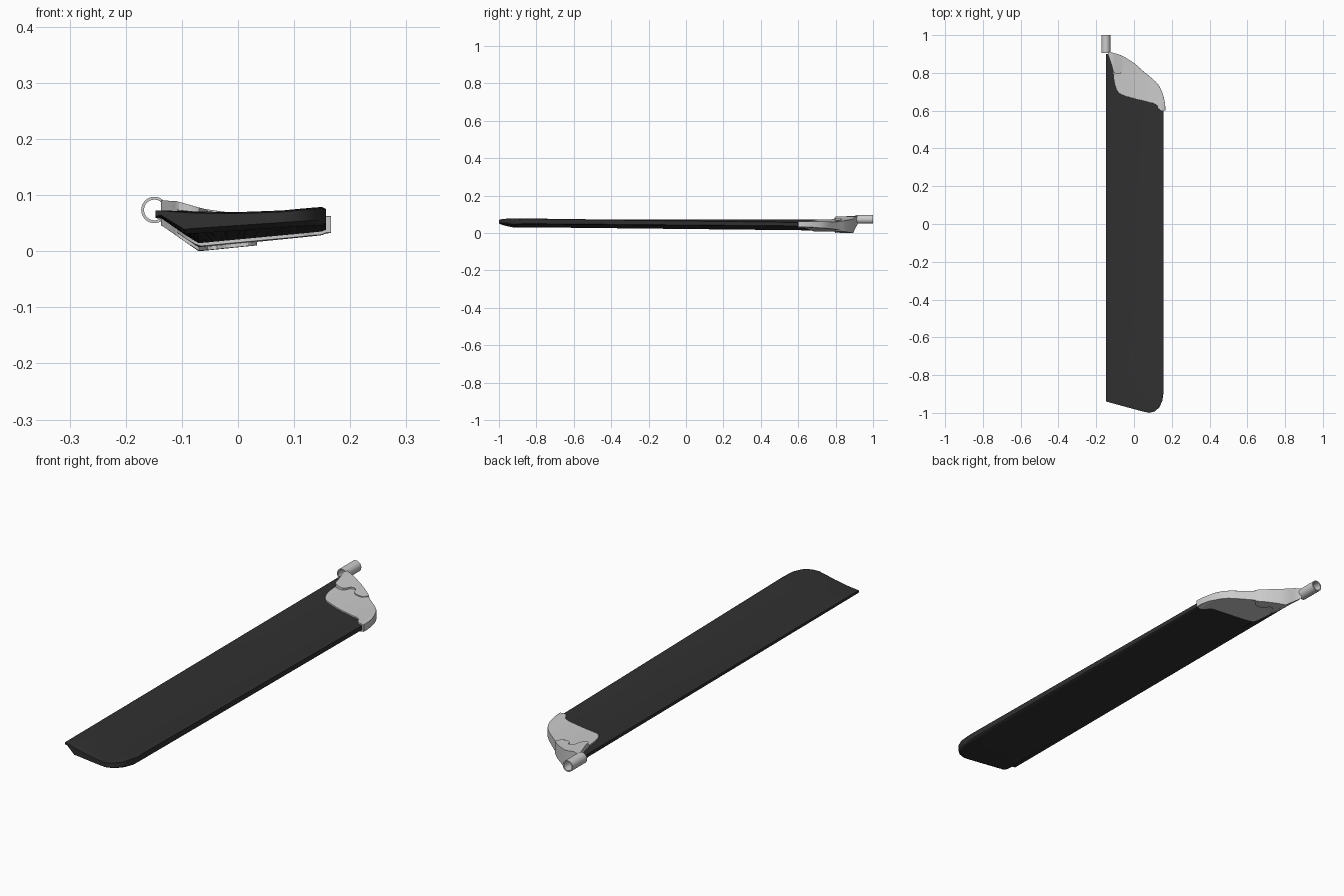
import bpy, bmesh, math
from mathutils import Vector

if "Cube" in bpy.data.objects:
    bpy.data.objects.remove(bpy.data.objects["Cube"])


def interp(pts, x):
    if x <= pts[0][0]:
        return pts[0][1]
    for (a, p), (b, q) in zip(pts, pts[1:]):
        if x <= b:
            return p + (q - p) * (x - a) / (b - a)
    return pts[-1][1]


def resample(pts, n):
    """Evenly spaced points along a smooth curve through pts."""
    P = [Vector(p) for p in pts]
    P = [2 * P[0] - P[1]] + P + [2 * P[-1] - P[-2]]
    fine = []
    for i in range(1, len(P) - 2):
        a, b, c, d = P[i - 1:i + 3]
        for k in range(12):
            t = k / 12
            fine.append(0.5 * (2 * b + (c - a) * t + (2 * a - 5 * b + 4 * c - d) * t * t
                               + (3 * b - a - 3 * c + d) * t ** 3))
    fine.append(P[-2])
    dist = [0]
    for p, q in zip(fine, fine[1:]):
        dist.append(dist[-1] + (q - p).length)
    xs = list(zip(dist, [p.x for p in fine]))
    ys = list(zip(dist, [p.y for p in fine]))
    return [(interp(xs, dist[-1] * i / (n - 1)), interp(ys, dist[-1] * i / (n - 1))) for i in range(n)]


# Cross-section heights at tip and root, blended along y for the twist
TOP_TIP = [(-0.147, 0.073), (-0.07, 0.071), (0.0, 0.070), (0.08, 0.073), (0.15, 0.080), (0.157, 0.077)]
TOP_ROOT = [(-0.147, 0.073), (-0.07, 0.063), (0.0, 0.056), (0.08, 0.053), (0.15, 0.055), (0.157, 0.053)]
BOT_TIP = [(-0.147, 0.063), (-0.136, 0.062), (-0.095, 0.031), (0.15, 0.047), (0.157, 0.052)]
BOT_ROOT = [(-0.147, 0.059), (-0.136, 0.058), (-0.07, 0.012), (0.15, 0.033), (0.157, 0.036)]


def blend(tip, root, x, y):
    f = min(1, max(0, (y + 1) / 1.9))
    return interp(tip, x) * (1 - f) + interp(root, x) * f


def top(x, y):
    return blend(TOP_TIP, TOP_ROOT, x, y)


def bottom(x, y):
    return blend(BOT_TIP, BOT_ROOT, x, y)


def slab(name, grid, up, down, bevel=0):
    """Closed solid between two height functions over a grid of xy points."""
    bm = bmesh.new()
    U = [[bm.verts.new((x, y, up(x, y, j))) for j, (x, y) in enumerate(r)] for r in grid]
    D = [[bm.verts.new((x, y, down(x, y, j))) for j, (x, y) in enumerate(r)] for r in grid]
    n, m = len(grid), len(grid[0])
    for S in (U, D):
        for i in range(n - 1):
            for j in range(m - 1):
                bm.faces.new((S[i][j], S[i + 1][j], S[i + 1][j + 1], S[i][j + 1]))
    rim = ([(i, 0) for i in range(n)] + [(n - 1, j) for j in range(1, m)]
           + [(i, m - 1) for i in range(n - 2, -1, -1)] + [(0, j) for j in range(m - 2, 0, -1)])
    for (a, b), (c, d) in zip(rim, rim[1:] + rim[:1]):
        bm.faces.new((U[a][b], U[c][d], D[c][d], D[a][b]))
    bmesh.ops.recalc_face_normals(bm, faces=bm.faces)
    return finish(name, bm, bevel)


def finish(name, bm, bevel=0):
    me = bpy.data.meshes.new(name)
    bm.to_mesh(me)
    bm.free()
    ob = bpy.data.objects.new(name, me)
    bpy.context.collection.objects.link(ob)
    bpy.ops.object.select_all(action='DESELECT')
    bpy.context.view_layer.objects.active = ob
    ob.select_set(True)
    bpy.ops.object.shade_smooth_by_angle(angle=math.radians(30))
    if bevel:
        b = ob.modifiers.new("soft_rim", 'BEVEL')
        b.width, b.segments = bevel, 2
        b.limit_method, b.angle_limit = 'ANGLE', math.radians(55)
    return ob


# Blade: columns across x, each running from the rounded tip to the curved root
FRONT = [(-0.147, -0.94), (0.04, -0.991), (0.08, -1.0), (0.11, -0.992),
         (0.135, -0.97), (0.15, -0.935), (0.157, -0.89)]
BACK = [(-0.147, 0.9), (-0.13, 0.9), (-0.08, 0.875), (-0.02, 0.84), (0.04, 0.795),
        (0.11, 0.735), (0.14, 0.67), (0.15, 0.63), (0.157, 0.6)]
cols = [-0.147, -0.136, -0.115, -0.095, -0.083, -0.07, -0.04, -0.01, 0.02, 0.04, 0.06,
        0.08, 0.095, 0.11, 0.123, 0.135, 0.143, 0.15, 0.157]
steps = [0, 0.006, 0.015] + [0.1 * k for k in range(1, 11)]
grid = [[(x, interp(FRONT, x) + (interp(BACK, x) - interp(FRONT, x)) * t) for t in steps] for x in cols]
slim = [1, 0.4, 0]


def tip_cut(x, j):
    return slim[j] * min(1, (x + 0.147) / 0.06) if j < 3 else 0


blade = slab("blade", grid,
             lambda x, y, j: top(x, y) - 0.003 * tip_cut(x, j),
             lambda x, y, j: bottom(x, y) + 0.009 * tip_cut(x, j))
dark = bpy.data.materials.new("dark_rubber")
dark.diffuse_color = (0.03, 0.03, 0.03, 1)
dark.use_nodes = True
dark.node_tree.nodes["Principled BSDF"].inputs["Base Color"].default_value = dark.diffuse_color
blade.data.materials.append(dark)


def band(outer, inner, n, m):
    rows = zip(resample(outer, n), resample(inner, n))
    return [[(a[0] + (b[0] - a[0]) * k / (m - 1), a[1] + (b[1] - a[1]) * k / (m - 1))
             for k in range(m)] for a, b in rows]


# Clamp: shell gripping the root on both sides
outer = [(-0.128, 0.905), (-0.06, 0.885), (0.0, 0.848), (0.05, 0.808),
         (0.12, 0.748), (0.15, 0.695), (0.164, 0.64), (0.166, 0.6)]
inner = [(-0.132, 0.895), (-0.112, 0.83), (-0.102, 0.745), (-0.08, 0.695), (-0.03, 0.673),
         (0.06, 0.65), (0.115, 0.635), (0.13, 0.61), (0.146, 0.6)]
slab("clamp", band(outer, inner, 40, 10),
     lambda x, y, j: top(x, y) + 0.006,
     lambda x, y, j: bottom(x, y) - 0.006, 0.0015)


# Lug: thicker wavy-edged layer joining the clamp to the tube
def rise(x):
    return interp([(-0.135, 0.019), (-0.11, 0.021), (-0.06, 0.013), (0.03, 0.009)], x)


lug_outer = [(-0.135, 0.918), (-0.115, 0.908), (-0.06, 0.889), (0.0, 0.852), (0.034, 0.824)]
lug_inner = [(-0.137, 0.895), (-0.118, 0.84), (-0.105, 0.80), (-0.07, 0.798), (-0.055, 0.83),
             (-0.035, 0.832), (-0.02, 0.805), (0.015, 0.80), (0.03, 0.815)]
slab("lug", band(lug_outer, lug_inner, 32, 8),
     lambda x, y, j: top(x, y) + rise(x),
     lambda x, y, j: bottom(x, y) - 0.0122, 0.002)

# Tube: hollow mounting sleeve along y
bm = bmesh.new()
N = 32
rings = []
for r, y in ((0.0235, 0.905), (0.0235, 1.0), (0.0185, 1.0), (0.0185, 0.905)):
    rings.append([bm.verts.new((-0.149 + r * math.cos(2 * math.pi * k / N), y,
                                0.0735 + r * math.sin(2 * math.pi * k / N))) for k in range(N)])
for a, b in zip(rings, rings[1:] + rings[:1]):
    for k in range(N):
        bm.faces.new((a[k], a[(k + 1) % N], b[(k + 1) % N], b[k]))
bmesh.ops.recalc_face_normals(bm, faces=bm.faces)
finish("mounting_tube", bm)
